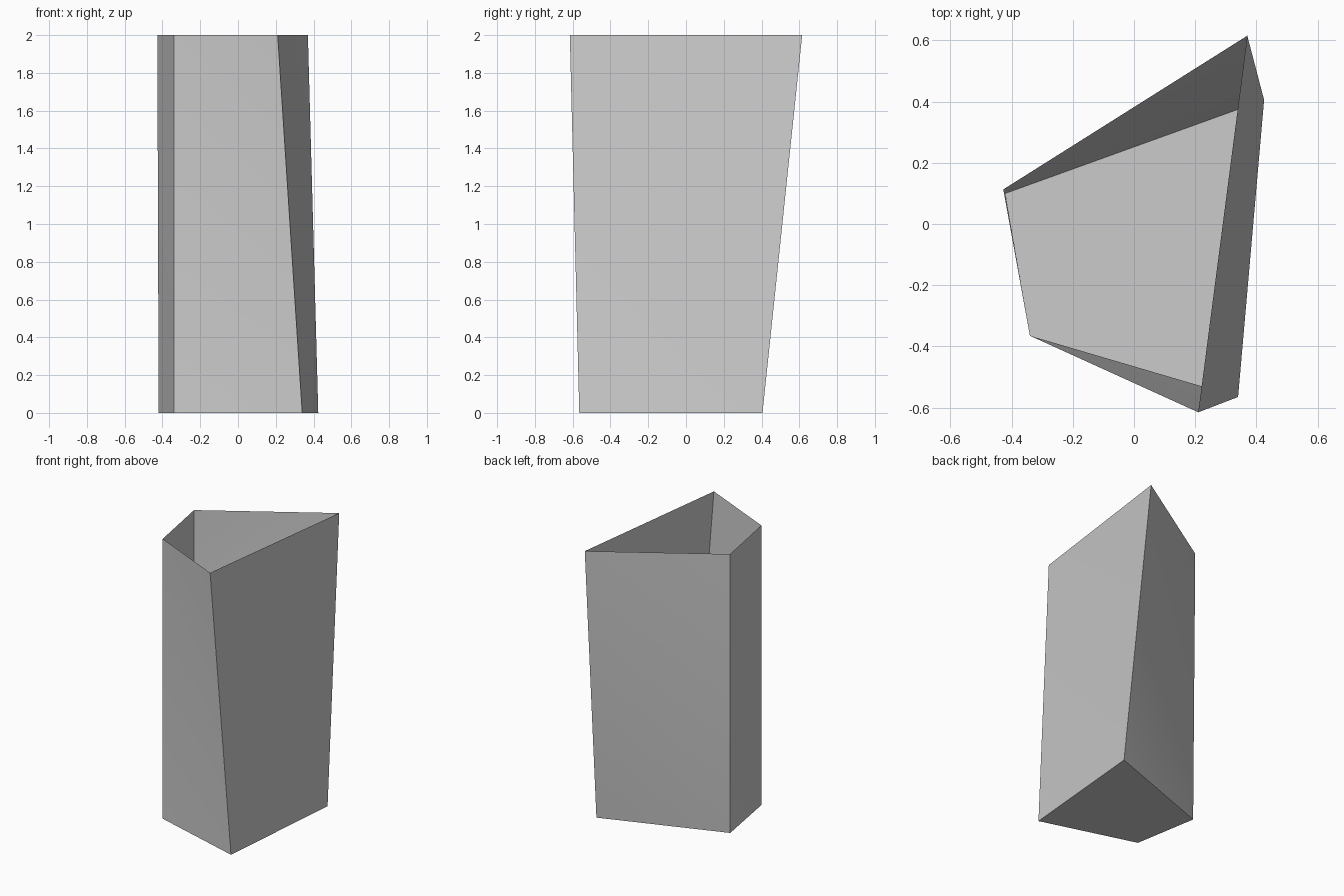
import bpy, bmesh, math

cube = bpy.data.objects.get("Cube")
if cube:
    bpy.data.objects.remove(cube, do_unlink=True)

# Plain grey material
grey = bpy.data.materials.new("plain_grey")
grey.use_nodes = True
color = (0.6, 0.6, 0.6, 1)
grey.diffuse_color = color
grey.node_tree.nodes["Principled BSDF"].inputs["Base Color"].default_value = color

HEIGHT = 2.0
# Footprint and rim corners, counter-clockwise from the back right
base_corners = [(-0.42, 0.10), (-0.34, -0.365), (0.34, -0.565), (0.425, 0.405)]
rim_corners = [(-0.427, 0.113), (-0.34, -0.365), (0.21, -0.615), (0.37, 0.615)]

# Open-topped thin vessel: floor plus four slightly twisted walls
bm = bmesh.new()
base = [bm.verts.new((x, y, 0)) for x, y in base_corners]
rim = [bm.verts.new((x, y, HEIGHT)) for x, y in rim_corners]
bm.faces.new(base[::-1])
for i in range(len(base)):
    j = (i + 1) % len(base)
    bm.faces.new((base[i], base[j], rim[i]))
    bm.faces.new((base[j], rim[j], rim[i]))

mesh = bpy.data.meshes.new("vessel")
bm.to_mesh(mesh)
bm.free()
mesh.materials.append(grey)
vessel = bpy.data.objects.new("vessel", mesh)
bpy.context.collection.objects.link(vessel)

# Soften the wall folds while keeping the corners sharp
bpy.ops.object.select_all(action='DESELECT')
vessel.select_set(True)
bpy.context.view_layer.objects.active = vessel
bpy.ops.object.shade_smooth_by_angle(angle=math.radians(30))
